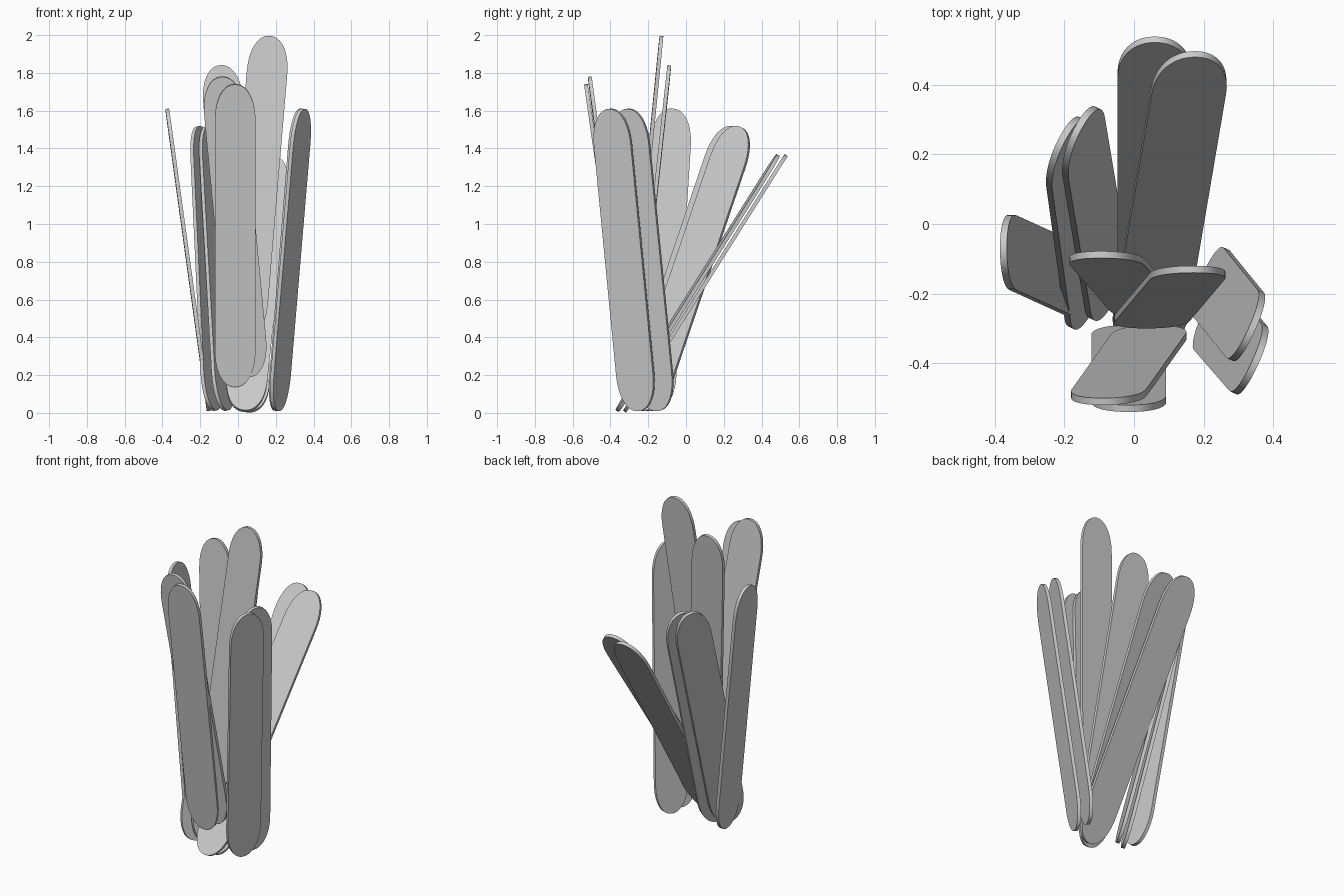
import bpy, bmesh, math
from mathutils import Vector

if "Cube" in bpy.data.objects:
    bpy.data.objects.remove(bpy.data.objects["Cube"])

WIDTH, THICK, ROUND = 0.215, 0.02, 0.20   # stick width, thickness, length of rounded end


def outline(length, n=20):
    # flat stick outline: straight sides with rounded ends
    pts = []
    for sign in (1, -1):
        for i in range(n + 1):
            t = math.pi * i / n
            c, s = math.cos(t), math.sin(t)
            u = sign * math.copysign(abs(c) ** 0.92, c) * WIDTH / 2
            v = sign * (length / 2 - ROUND + ROUND * s ** 0.92 if s > 1e-6 else length / 2 - ROUND)
            pts.append((u, v))
    return pts


def stick(name, bottom, top, turn):
    # bottom / top are tip centres; turn is the plan direction of the width in degrees
    b, t = Vector(bottom), Vector(top)
    axis = t - b
    a = math.radians(turn)
    w = Vector((math.cos(a), math.sin(a), 0))
    w.z = -(axis.x * w.x + axis.y * w.y) / axis.z
    w.normalize()
    d = axis.normalized()
    nrm = w.cross(d)
    mid = (b + t) / 2
    bm = bmesh.new()
    pts = outline(axis.length)
    rings = [[bm.verts.new(mid + w * u + d * v + nrm * h) for u, v in pts]
             for h in (-THICK / 2, THICK / 2)]
    bm.faces.new(rings[0][::-1])
    bm.faces.new(rings[1])
    k = len(pts)
    for i in range(k):
        j = (i + 1) % k
        bm.faces.new((rings[0][i], rings[0][j], rings[1][j], rings[1][i]))
    bmesh.ops.recalc_face_normals(bm, faces=bm.faces)
    me = bpy.data.meshes.new(name)
    bm.to_mesh(me)
    bm.free()
    ob = bpy.data.objects.new(name, me)
    bpy.context.collection.objects.link(ob)
    bpy.context.view_layer.objects.active = ob
    ob.select_set(True)
    bpy.ops.object.shade_smooth_by_angle(angle=math.radians(35))
    ob.select_set(False)


# bundle of flat wooden sticks: name, bottom tip, top tip, width direction
sticks = [
    ("left_stick", (-0.155, -0.17, 0.01), (-0.375, -0.07, 1.61), 90),
    ("back_left_stick_outer", (-0.13, -0.25, 0.015), (-0.20, 0.255, 1.515), 60),
    ("back_left_stick_inner", (-0.07, -0.225, 0.015), (-0.155, 0.285, 1.515), 60),
    ("back_stick_straight", (0.06, -0.325, 0.007), (0.06, 0.53, 1.365), 0),
    ("back_stick_leaning", (0.03, -0.365, 0.01), (0.175, 0.488, 1.365), 0),
    ("middle_stick_left", (0.055, -0.26, 0.24), (-0.095, -0.088, 1.84), 0),
    ("middle_stick_right", (0.035, -0.29, 0.395), (0.17, -0.13, 1.995), 0),
    ("front_stick_leaning", (0.06, -0.30, 0.19), (-0.09, -0.51, 1.78), 0),
    ("front_stick_straight", (-0.015, -0.30, 0.138), (-0.015, -0.53, 1.74), 0),
    ("right_stick_front", (0.21, -0.25, 0.01), (0.345, -0.405, 1.61), 65),
    ("right_stick_back", (0.205, -0.15, 0.01), (0.335, -0.31, 1.61), 65),
]
for args in sticks:
    stick(*args)
